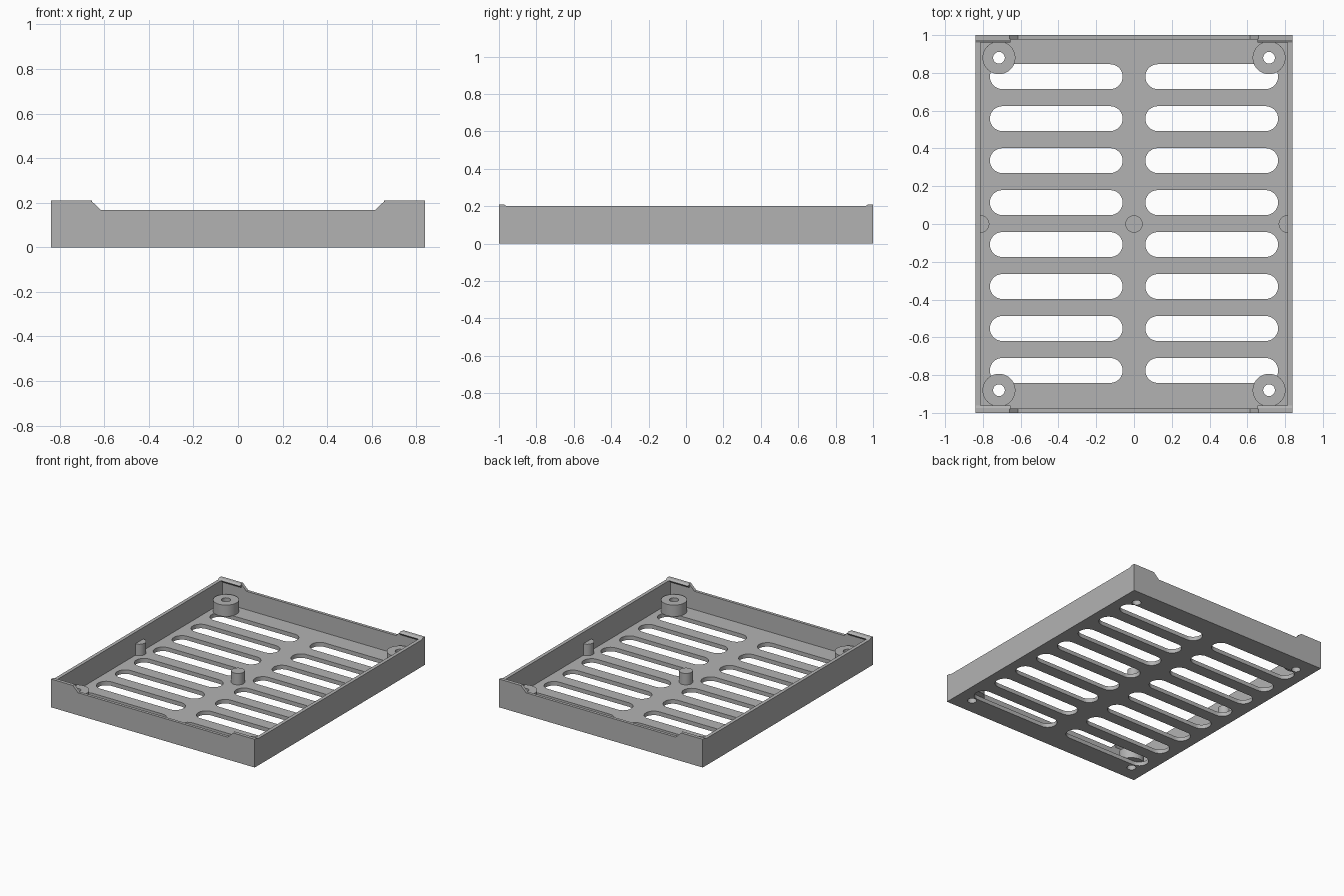
import bpy, bmesh
from math import pi, cos, sin

cube = bpy.data.objects.get("Cube")
if cube:
    bpy.data.objects.remove(cube, do_unlink=True)

HX, HY = 0.838, 1.0          # half width, half length
FLOOR, POST_TOP = 0.03, 0.115
INX, INY = 0.812, 0.978      # inner wall faces

grey = bpy.data.materials.new("light grey plastic")
grey.use_nodes = True
grey.diffuse_color = (0.45, 0.45, 0.45, 1)
grey.node_tree.nodes["Principled BSDF"].inputs["Base Color"].default_value = (0.45, 0.45, 0.45, 1)


def arc(cx, cy, r, start, end, n):
    return [(cx + r * cos(start + (end - start) * i / n),
             cy + r * sin(start + (end - start) * i / n)) for i in range(n + 1)]


def circle(cx, cy, r, n=40):
    return arc(cx, cy, r, 0, 2 * pi, n)[:-1]


def add_prism(bm, points, axis, lo, hi):
    """Extrude a 2D outline along an axis."""
    place = {"x": lambda a, b, t: (t, a, b),
             "y": lambda a, b, t: (a, t, b),
             "z": lambda a, b, t: (a, b, t)}[axis]
    low = [bm.verts.new(place(a, b, lo)) for a, b in points]
    high = [bm.verts.new(place(a, b, hi)) for a, b in points]
    bm.faces.new(low)
    bm.faces.new(high)
    for i in range(len(points)):
        j = (i + 1) % len(points)
        bm.faces.new((low[i], low[j], high[j], high[i]))


def finish(bm, name):
    bmesh.ops.recalc_face_normals(bm, faces=bm.faces)
    mesh = bpy.data.meshes.new(name)
    bm.to_mesh(mesh)
    bm.free()
    mesh.materials.append(grey)
    ob = bpy.data.objects.new(name, mesh)
    bpy.context.collection.objects.link(ob)
    return ob


def prism(name, points, axis, lo, hi):
    bm = bmesh.new()
    add_prism(bm, points, axis, lo, hi)
    return finish(bm, name)


def smooth(ob):
    bpy.ops.object.select_all(action="DESELECT")
    ob.select_set(True)
    bpy.context.view_layer.objects.active = ob
    bpy.ops.object.shade_smooth_by_angle()


def cut(target, cutter):
    mod = target.modifiers.new("cut", "BOOLEAN")
    mod.operation, mod.solver, mod.object = "DIFFERENCE", "EXACT", cutter
    bpy.context.view_layer.objects.active = target
    bpy.ops.object.modifier_apply(modifier=mod.name)
    bpy.data.objects.remove(cutter, do_unlink=True)


# Tray: end silhouette with raised corners, extruded along the length
half = [(0.615, 0.167), (0.66, 0.21), (HX, 0.21), (HX, 0)]
outline = half + [(-x, z) for x, z in reversed(half)]
tray = prism("vented_tray", outline, "y", -HY, HY)

# Hollow the inside and lower the side walls between the corners
cut(tray, prism("cavity", [(-INX, -INY), (INX, -INY), (INX, INY), (-INX, INY)], "z", FLOOR, 1))
cut(tray, prism("side_trim", [(-0.96, 0.2), (0.96, 0.2), (0.975, 0.21), (0.975, 0.4),
                              (-0.975, 0.4), (-0.975, 0.21)], "x", -1, 1))

# Vent slots and screw holes through the floor
bm = bmesh.new()
R = 0.066
for side in (-1, 1):
    x0, x1 = sorted((side * (0.06 + R), side * (0.763 - R)))
    for row in range(8):
        y = 0.78 - 0.2222 * row
        slot = arc(x1, y, R, -pi / 2, pi / 2, 16) + arc(x0, y, R, pi / 2, 3 * pi / 2, 16)
        add_prism(bm, slot, "z", -0.1, 0.1)
    for end in (-1, 1):
        add_prism(bm, circle(side * 0.715, end * 0.88, 0.031), "z", -0.1, 0.1)
cut(tray, finish(bm, "floor_openings"))
smooth(tray)


# Screw bosses: hollow cylinders in the corners
def boss(name, cx, cy):
    bm = bmesh.new()
    loops = []
    for r, z in ((0.087, FLOOR), (0.087, POST_TOP), (0.031, POST_TOP), (0.031, FLOOR)):
        loops.append([bm.verts.new((x, y, z)) for x, y in circle(cx, cy, r)])
    n = len(loops[0])
    for k in range(4):
        a, b = loops[k], loops[(k + 1) % 4]
        for i in range(n):
            j = (i + 1) % n
            bm.faces.new((a[i], a[j], b[j], b[i]))
    smooth(finish(bm, name))


for side, sname in ((1, "left"), (-1, "right")):
    for end, ename in ((-1, "front"), (1, "back")):
        boss(f"{ename}_{sname}_screw_boss", side * 0.715, end * 0.88)
        # Snap lip on the inside of each raised corner
        lip = [(end * y, z) for y, z in ((0.98, 0.21), (0.975, 0.21), (0.96, 0.2), (0.98, 0.18))]
        lo, hi = sorted((side * 0.655, side * 0.815))
        prism(f"{ename}_{sname}_snap_lip", lip, "x", lo, hi)
    # Half-round post against the side wall
    start = pi / 2 if side > 0 else -pi / 2
    smooth(prism(f"{sname}_side_post", arc(side * INX, 0, 0.046, start, start + pi, 20),
                 "z", FLOOR, POST_TOP))

# Centre support post
smooth(prism("centre_post", circle(0, 0, 0.046), "z", FLOOR, POST_TOP))
